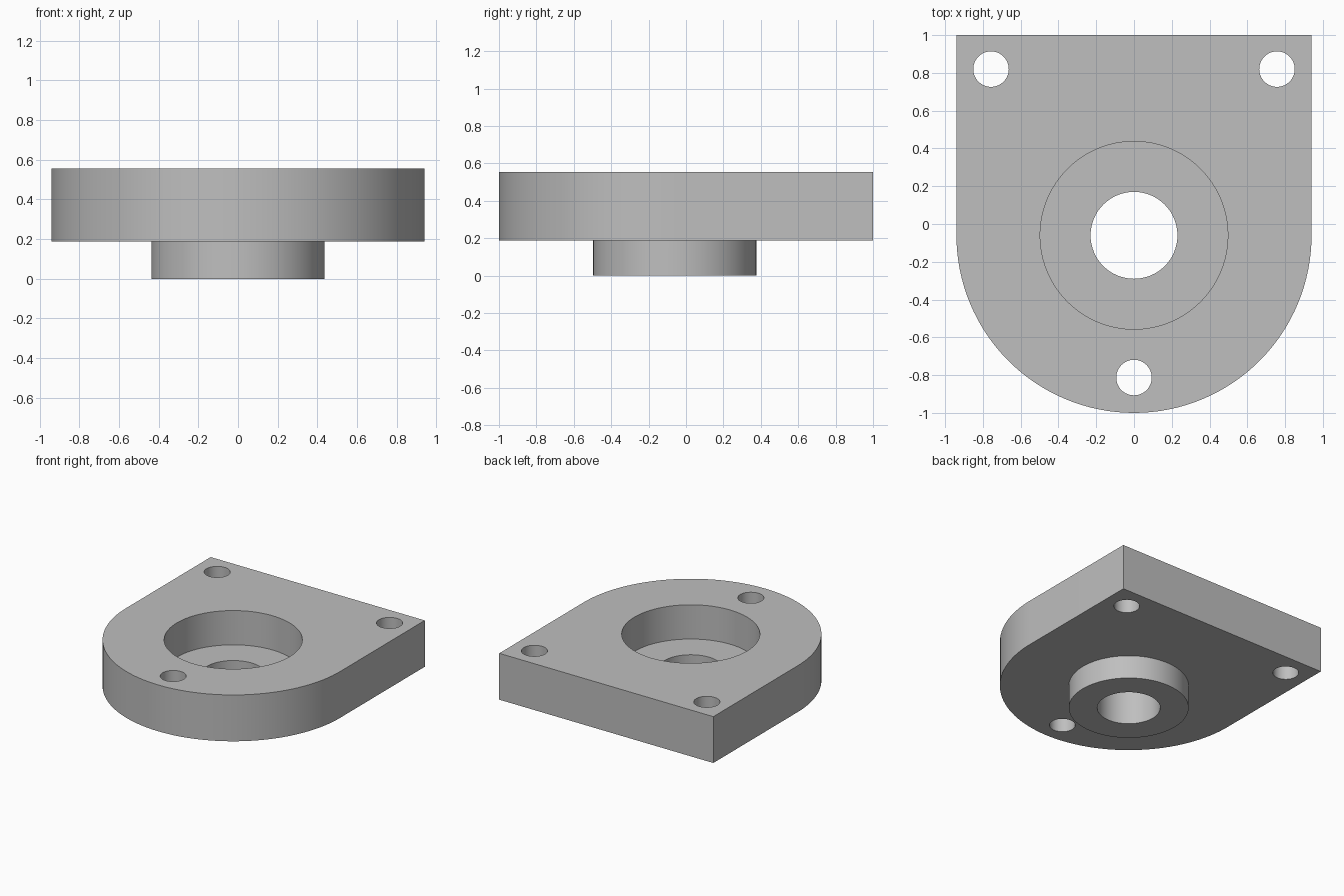
import bpy
import bmesh
from math import sin, cos, pi, radians

if "Cube" in bpy.data.objects:
    bpy.data.objects.remove(bpy.data.objects["Cube"])

AXIS_Y = -0.06      # centre of the bore and the rounded front
RADIUS = 0.94
BASE, TOP, FLOOR = 0.187, 0.555, 0.283

grey = bpy.data.materials.new("plain grey")
grey.use_nodes = True
colour = (0.52, 0.52, 0.52, 1)
grey.diffuse_color = colour
grey.node_tree.nodes["Principled BSDF"].inputs["Base Color"].default_value = colour


def circle(x, y, r, n):
    return [(x + r * cos(2 * pi * i / n), y + r * sin(2 * pi * i / n)) for i in range(n)]


def prism(name, outline, z0, z1):
    """Extrude a counter-clockwise outline from z0 up to z1."""
    bm = bmesh.new()
    face = bm.faces.new([bm.verts.new((x, y, z0)) for x, y in outline])
    ext = bmesh.ops.extrude_face_region(bm, geom=[face], use_keep_orig=True)
    top = [v for v in ext["geom"] if isinstance(v, bmesh.types.BMVert)]
    bmesh.ops.translate(bm, verts=top, vec=(0, 0, z1 - z0))
    bmesh.ops.recalc_face_normals(bm, faces=bm.faces)
    mesh = bpy.data.meshes.new(name)
    bm.to_mesh(mesh)
    bm.free()
    mesh.materials.append(grey)
    obj = bpy.data.objects.new(name, mesh)
    bpy.context.collection.objects.link(obj)
    return obj


def combine(target, tool, operation):
    """Apply a boolean and discard the tool."""
    bpy.context.view_layer.objects.active = target
    mod = target.modifiers.new(operation.lower(), "BOOLEAN")
    mod.operation, mod.object, mod.solver = operation, tool, "EXACT"
    bpy.ops.object.modifier_apply(modifier=mod.name)
    bpy.data.objects.remove(tool)


# Plate: half round at the front, square at the back
arc = [(RADIUS * cos(pi + pi * i / 64), AXIS_Y + RADIUS * sin(pi + pi * i / 64)) for i in range(65)]
plate = prism("flange_plate", arc + [(RADIUS, 1), (-RADIUS, 1)], BASE, TOP)

# Round boss underneath, sunk slightly into the plate for a clean union
combine(plate, prism("boss", circle(0, AXIS_Y, 0.437, 96), 0, BASE + 0.04), "UNION")

# Wide counterbore from the top, then the narrower through bore
combine(plate, prism("counterbore", circle(0, AXIS_Y, 0.497, 96), FLOOR, 1), "DIFFERENCE")
combine(plate, prism("through_bore", circle(0, AXIS_Y, 0.23, 64), -0.2, 1), "DIFFERENCE")

# Three bolt holes
for x, y in [(-0.757, 0.82), (0.757, 0.82), (0, -0.813)]:
    combine(plate, prism("bolt_hole", circle(x, y, 0.094, 48), -0.2, 1), "DIFFERENCE")

# Smooth round walls, crisp rims
bpy.ops.object.select_all(action="DESELECT")
plate.select_set(True)
bpy.context.view_layer.objects.active = plate
bpy.ops.object.shade_smooth_by_angle(angle=radians(30))
